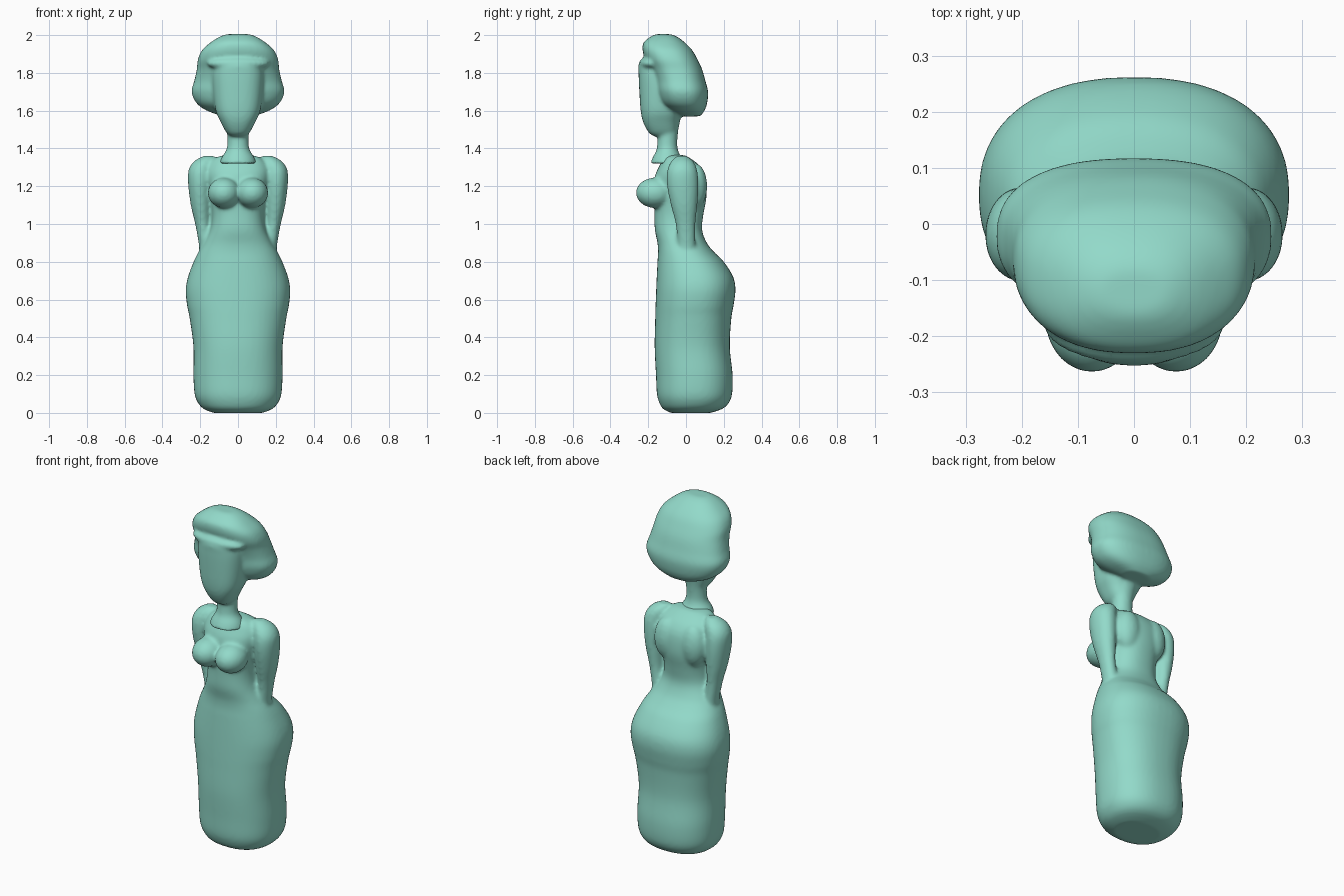
import bpy, bmesh, math
from mathutils import Matrix

teal = bpy.data.materials.new("soft teal")
teal.diffuse_color = (0.29, 0.70, 0.59, 1)
SEG = 48


def spline(rows, steps=5):
    # Catmull-Rom through the cross-section rows
    out = []
    for i in range(len(rows) - 1):
        a, b = rows[max(i - 1, 0)], rows[i]
        c, d = rows[i + 1], rows[min(i + 2, len(rows) - 1)]
        for s in range(steps):
            t = s / steps
            out.append([0.5 * (2 * q + (r - p) * t + (2 * p - 5 * q + 4 * r - u) * t * t
                               + (3 * q - p - 3 * r + u) * t ** 3)
                        for p, q, r, u in zip(a, b, c, d)])
    return out + [rows[-1]]


def loft(bm, rows, n=2.3):
    # rows: height, centre x, half width, front y, back y
    prev, first = None, None
    for z, cx, rx, yf, yb in spline(rows):
        ring = []
        for k in range(SEG):
            a = 2 * math.pi * k / SEG
            c, s = math.cos(a), math.sin(a)
            x = math.copysign(abs(c) ** (2 / n), c) * rx
            y = math.copysign(abs(s) ** (2 / n), s) * (yb - yf) / 2
            ring.append(bm.verts.new((cx + x, (yf + yb) / 2 + y, z)))
        if prev:
            for k in range(SEG):
                j = (k + 1) % SEG
                bm.faces.new((prev[k], prev[j], ring[j], ring[k]))
        else:
            first = ring
        prev = ring
    bm.faces.new(first[::-1])
    bm.faces.new(prev)


def blob(bm, centre, radii):
    m = Matrix.Translation(centre) @ Matrix.Diagonal((*radii, 1))
    bmesh.ops.create_uvsphere(bm, u_segments=32, v_segments=20, radius=1, matrix=m)


def fuse(name, bm, voxel, smooth):
    # melt the overlapping parts into one soft skin
    me = bpy.data.meshes.new(name)
    bm.to_mesh(me)
    bm.free()
    ob = bpy.data.objects.new(name, me)
    bpy.context.collection.objects.link(ob)
    me.materials.append(teal)
    bpy.context.view_layer.objects.active = ob
    ob.select_set(True)
    r = ob.modifiers.new("skin", 'REMESH')
    r.mode, r.voxel_size, r.use_smooth_shade = 'VOXEL', voxel, True
    s = ob.modifiers.new("soften", 'SMOOTH')
    s.factor, s.iterations = 0.5, smooth
    for m in ("skin", "soften"):
        bpy.ops.object.modifier_apply(modifier=m)
    bpy.ops.object.shade_smooth()
    ob.select_set(False)


# Body: long skirt and torso
body = bmesh.new()
loft(body, [
    (0.0, 0, .13, -.08, .13), (.02, 0, .18, -.12, .19), (.05, 0, .21, -.14, .225),
    (.1, 0, .23, -.154, .244), (.2, 0, .236, -.159, .247), (.35, 0, .236, -.166, .232),
    (.5, 0, .256, -.163, .24), (.57, 0, .27, -.161, .252), (.65, 0, .277, -.158, .262),
    (.72, 0, .265, -.155, .25), (.8, 0, .235, -.151, .2), (.85, 0, .21, -.148, .15),
    (.9, 0, .18, -.151, .11), (.97, 0, .147, -.165, .085), (1.05, 0, .137, -.167, .092),
    (1.15, 0, .15, -.17, .109), (1.25, 0, .17, -.165, .102), (1.31, 0, .16, -.14, .07),
    (1.35, 0, .12, -.12, .02), (1.365, 0, .07, -.1, -.01)])
for side in (-1, 1):
    # Arms held close, running from the shoulder into the hip
    loft(body, [(z, side * cx, rx, yf, yb) for z, cx, rx, yf, yb in (
        (.82, .165, .036, -.045, .05), (.9, .173, .036, -.045, .05),
        (1.0, .187, .04, -.055, .05), (1.1, .197, .053, -.08, .06),
        (1.2, .202, .061, -.1, .066), (1.28, .199, .064, -.1, .06),
        (1.33, .18, .055, -.08, .04), (1.36, .155, .03, -.05, .005))], 2.0)
    # Bust and shoulder blade
    blob(body, (side * .075, -.165, 1.165), (.085, .1, .08))
    blob(body, (side * .085, .05, 1.2), (.075, .062, .12))
fuse("body", body, .01, 8)

# Head: neck, face, hair cap and fringe
head = bmesh.new()
loft(head, [(1.32, 0, .1, -.19, -.0), (1.355, 0, .085, -.175, -.025),
            (1.39, 0, .063, -.157, -.042), (1.43, 0, .056, -.152, -.046),
            (1.5, 0, .06, -.15, -.04), (1.6, 0, .09, -.15, -.02)], 2.0)
loft(head, [(1.465, 0, .04, -.17, -.07), (1.485, 0, .062, -.198, -.05),
            (1.54, 0, .092, -.227, -.04), (1.6, 0, .118, -.24, -.02),
            (1.7, 0, .133, -.247, 0), (1.8, 0, .137, -.251, 0),
            (1.85, 0, .125, -.248, 0), (1.885, 0, .1, -.2, -.02)], 2.5)
loft(head, [(1.57, 0, .08, -.03, .075), (1.6, 0, .165, -.085, .098),
            (1.64, 0, .22, -.135, .112), (1.7, 0, .246, -.158, .117),
            (1.76, 0, .231, -.168, .102), (1.82, 0, .218, -.19, .085),
            (1.87, 0, .213, -.215, .062), (1.92, 0, .191, -.23, .033),
            (1.96, 0, .147, -.225, -.005), (1.99, 0, .1, -.19, -.045),
            (2.005, 0, .06, -.16, -.08)], 2.4)
blob(head, (0, -.175, 1.85), (.165, .075, .04))
fuse("head_and_hair", head, .009, 8)
